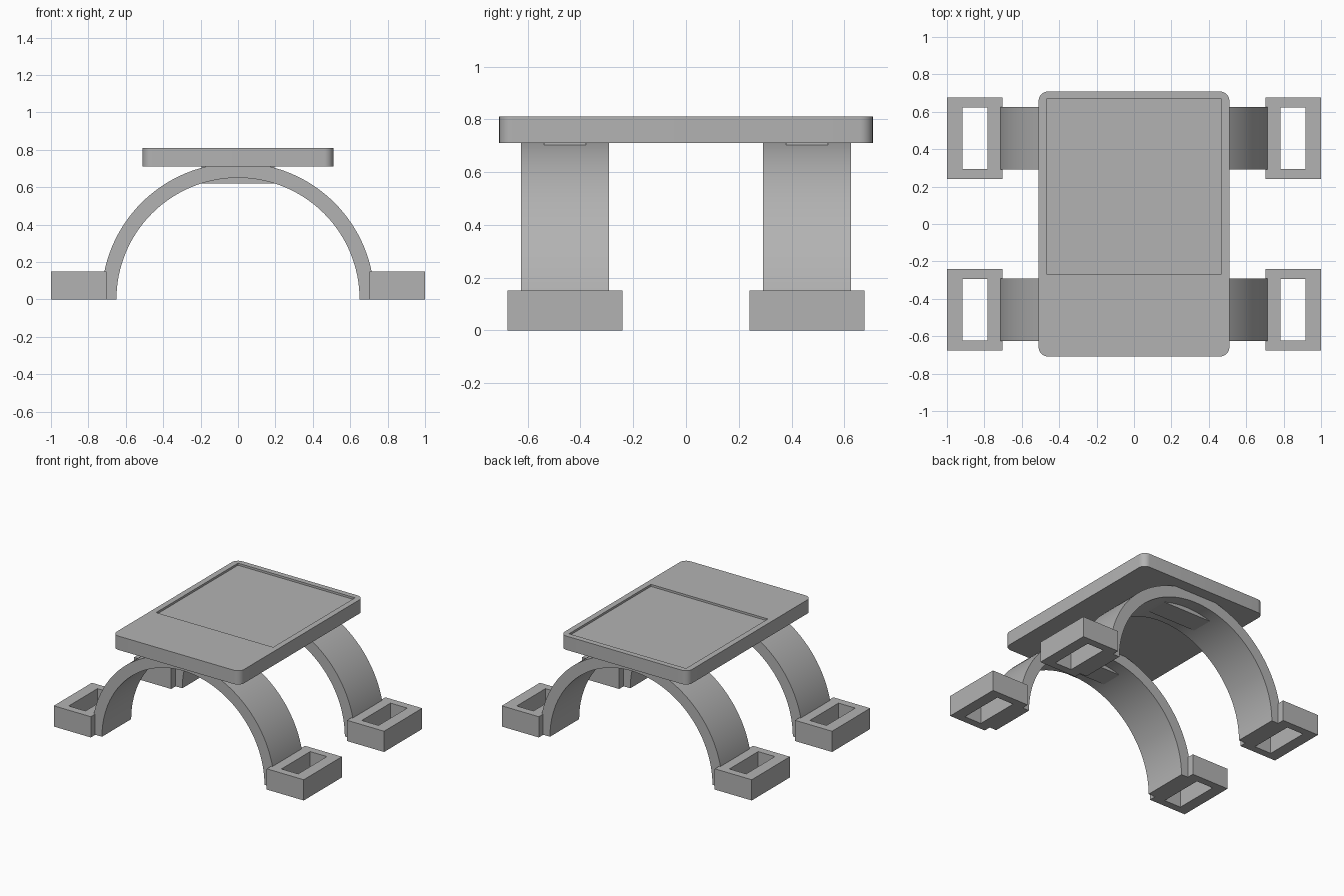
import bpy
import bmesh
from math import sin, cos, pi, radians

old = bpy.data.objects.get("Cube")
if old:
    bpy.data.objects.remove(old, do_unlink=True)

# Single flat grey
GREY = (0.45, 0.45, 0.45, 1)
grey = bpy.data.materials.new("plain grey")
grey.use_nodes = True
grey.diffuse_color = GREY
grey.node_tree.nodes["Principled BSDF"].inputs["Base Color"].default_value = GREY


def extrude_profile(name, points, offset):
    """Closed outline of 3D points pushed along offset into a solid."""
    bm = bmesh.new()
    face = bm.faces.new([bm.verts.new(p) for p in points])
    moved = bmesh.ops.extrude_face_region(bm, geom=[face])["geom"]
    verts = [g for g in moved if isinstance(g, bmesh.types.BMVert)]
    bmesh.ops.translate(bm, verts=verts, vec=offset)
    bmesh.ops.recalc_face_normals(bm, faces=bm.faces)
    mesh = bpy.data.meshes.new(name)
    bm.to_mesh(mesh)
    bm.free()
    mesh.materials.append(grey)
    obj = bpy.data.objects.new(name, mesh)
    bpy.context.collection.objects.link(obj)
    return obj


def box(name, x, y, z):
    """Box from (min, max) pairs."""
    outline = [(x[0], y[0], z[0]), (x[1], y[0], z[0]),
               (x[1], y[1], z[0]), (x[0], y[1], z[0])]
    return extrude_profile(name, outline, (0, 0, z[1] - z[0]))


def activate(obj):
    bpy.ops.object.select_all(action="DESELECT")
    obj.select_set(True)
    bpy.context.view_layer.objects.active = obj


def cut(obj, cutter):
    """Subtract the cutter and discard it."""
    cutter.hide_render = True
    mod = obj.modifiers.new("cut", "BOOLEAN")
    mod.operation = "DIFFERENCE"
    mod.solver = "EXACT"
    mod.object = cutter
    activate(obj)
    bpy.ops.object.modifier_apply(modifier=mod.name)
    bpy.data.objects.remove(cutter, do_unlink=True)


def smooth(obj):
    activate(obj)
    bpy.ops.object.shade_smooth_by_angle(angle=radians(30))


# Top plate with rounded corners and a shallow square recess
HALF_X, HALF_Y, RADIUS, STEPS = 0.51, 0.708, 0.05, 8
outline = []
for quarter, (sx, sy) in enumerate([(1, 1), (-1, 1), (-1, -1), (1, -1)]):
    for i in range(STEPS + 1):
        a = (quarter + i / STEPS) * pi / 2
        outline.append((sx * (HALF_X - RADIUS) + RADIUS * cos(a),
                        sy * (HALF_Y - RADIUS) + RADIUS * sin(a), 0.71))
plate = extrude_profile("top_plate", outline, (0, 0, 0.1))
cut(plate, box("recess_cutter", (-0.468, 0.468), (-0.267, 0.668), (0.795, 0.9)))
smooth(plate)

# Half-ring arches, each with a mounting block under its crown and two feet
ARC_STEPS = 64
ARCH_DEPTH = 0.334
angles = [pi * i / ARC_STEPS for i in range(ARC_STEPS + 1)]
for end, cy in (("front", -0.459), ("back", 0.459)):
    y0 = cy - ARCH_DEPTH / 2
    ring = [(0.73 * cos(a), y0, 0.73 * sin(a)) for a in angles]
    ring += [(0.65 * cos(a), y0, 0.65 * sin(a)) for a in reversed(angles)]
    smooth(extrude_profile(end + "_arch", ring, (0, ARCH_DEPTH, 0)))

    box(end + "_mount_block", (-0.195, 0.195), (cy - 0.08, cy + 0.08), (0.62, 0.72))

    for side, s in (("left", 1), ("right", -1)):
        foot = box(f"{end}_{side}_foot", sorted((s * 0.704, s)),
                   (cy - 0.218, cy + 0.218), (0, 0.15))
        cut(foot, box("slot_cutter", sorted((s * 0.784, s * 0.918)),
                      (cy - 0.164, cy + 0.164), (-0.1, 0.3)))
